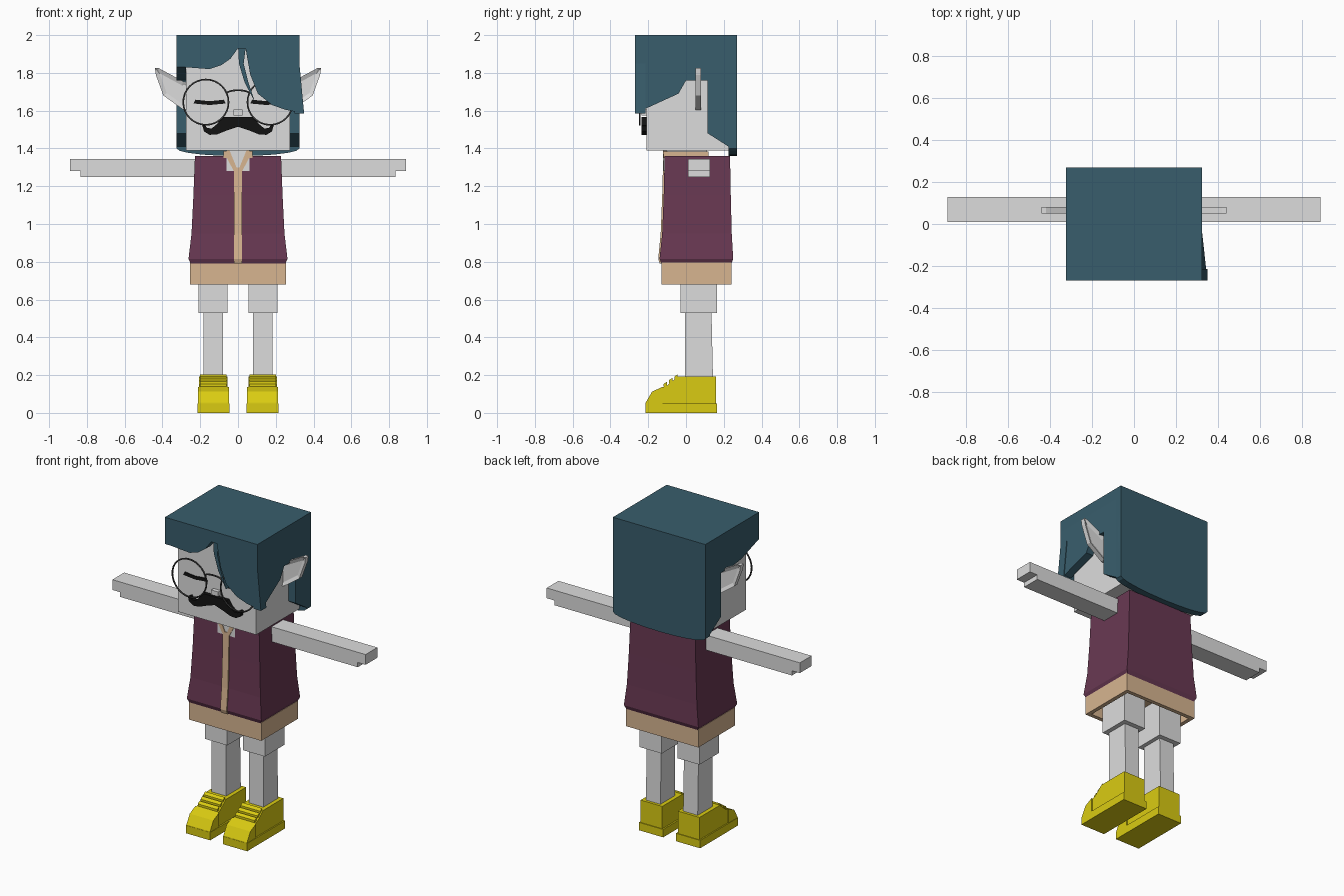
import bpy, bmesh
from math import cos, sin, pi

if "Cube" in bpy.data.objects:
    bpy.data.objects.remove(bpy.data.objects["Cube"])


def material(name, r, g, b):
    m = bpy.data.materials.new(name)
    m.use_nodes = True
    m.diffuse_color = (r, g, b, 1)
    m.node_tree.nodes["Principled BSDF"].inputs["Base Color"].default_value = (r, g, b, 1)
    return m


GREY = material("pale grey", .72, .72, .72)
TEAL = material("dark teal", .04, .11, .15)
PLUM = material("plum", .14, .04, .085)
TAN = material("tan", .68, .46, .28)
YELLOW = material("yellow", .70, .60, .006)
BLACK = material("black", .006, .006, .006)
METAL = material("dark metal", .045, .045, .045)


def finish(name, bm, mat, mirror=False):
    bmesh.ops.recalc_face_normals(bm, faces=bm.faces)
    mesh = bpy.data.meshes.new(name)
    bm.to_mesh(mesh)
    bm.free()
    mesh.materials.append(mat)
    ob = bpy.data.objects.new(name, mesh)
    bpy.context.collection.objects.link(ob)
    if mirror:
        ob.modifiers.new("mirror", "MIRROR")
    return ob


def bridge(rings):
    """Closed solid through a stack of matching rings."""
    bm = bmesh.new()
    loops = [[bm.verts.new(p) for p in r] for r in rings]
    n = len(loops[0])
    for a, b in zip(loops, loops[1:]):
        for i in range(n):
            j = (i + 1) % n
            bm.faces.new((a[i], a[j], b[j], b[i]))
    bm.faces.new(loops[0][::-1])
    bm.faces.new(loops[-1])
    return bm


def prism(name, pts, axis, a, b, mat, mirror=False):
    """Extrude an outline along x (points are y, z) or y (points are x, z)."""
    rings = [[(t, u, z) if axis == "x" else (u, t, z) for u, z in pts] for t in (a, b)]
    return finish(name, bridge(rings), mat, mirror)


def loft(name, sections, mat, mirror=False):
    """Rectangular sections: z, x0, x1, y0, y1."""
    rings = [[(x0, y0, z), (x1, y0, z), (x1, y1, z), (x0, y1, z)]
             for z, x0, x1, y0, y1 in sections]
    return finish(name, bridge(rings), mat, mirror)


def box(name, x0, x1, y0, y1, z0, z1, mat, mirror=False):
    return loft(name, [(z0, x0, x1, y0, y1), (z1, x0, x1, y0, y1)], mat, mirror)


def wire(name, pts, cyclic, mat):
    cu = bpy.data.curves.new(name, "CURVE")
    cu.dimensions = "3D"
    cu.bevel_depth = .005
    cu.bevel_resolution = 1
    sp = cu.splines.new("POLY")
    sp.points.add(len(pts) - 1)
    for p, co in zip(sp.points, pts):
        p.co = (*co, 1)
    sp.use_cyclic_u = cyclic
    cu.materials.append(mat)
    ob = bpy.data.objects.new(name, cu)
    bpy.context.collection.objects.link(ob)


# Head and neck
box("head", -.275, .275, -.21, .225, 1.39, 1.94, GREY)
box("neck", -.06, .06, -.118, .11, 1.28, 1.4, GREY)
box("nose", -.025, .025, -.235, -.21, 1.575, 1.605, GREY)

# Ears with a recessed inner face on both sides
ears = bridge([[(x, y, z) for x, z in ((.26, 1.6), (.29, 1.605), (.395, 1.68), (.435, 1.79),
                                       (.44, 1.825), (.42, 1.825), (.29, 1.755), (.26, 1.75))]
               for y in (.05, .08)])
bmesh.ops.recalc_face_normals(ears, faces=ears.faces)
caps = [f for f in ears.faces if len(f.verts) > 4]
for cap in caps:
    bmesh.ops.inset_region(ears, faces=[cap], thickness=.022, depth=0)
    bmesh.ops.translate(ears, verts=cap.verts, vec=-cap.normal * .01)
finish("ears", ears, GREY, True)

# Hair: crown, back sheet, side sheets, fringe
box("hair_crown", -.325, .325, -.27, .27, 1.93, 2, TEAL)
arc = [(.325 * cos(pi * i / 10), 1.40 - .04 * sin(pi * i / 10)) for i in range(11)]
prism("hair_back", arc + [(-.325, 2), (.325, 2)], "y", .225, .27, TEAL)
rear = [(0, 1.76), (.115, 1.76), (.115, 1.48), (.225, 1.41), (.27, 1.40), (.27, 2)]
prism("hair_side_right", [(-.27, 2), (-.27, 1.83), (-.09, 1.77)] + rear, "x",
      -.325, -.275, TEAL)
side = prism("hair_side_left", [(-.27, 2), (-.27, 1.85), (-.27, 1.585), (-.04, 1.69)] + rear,
             "x", .275, .325, TEAL)
for v in side.data.vertices:
    if v.co.z < 1.6 and v.co.y < 0:
        v.co.x += .025
prism("fringe_right", [(-.325, 2), (-.325, 1.84), (-.28, 1.83), (-.15, 1.82), (-.09, 1.84),
                       (-.04, 1.875), (0, 1.93), (0, 2)], "y", -.27, -.215, TEAL)
prism("fringe_strand", [(0, 1.95), (.005, 1.85), (.035, 1.75), (.09, 1.645), (.055, 1.75),
                        (.03, 1.85), (.04, 1.93), (.04, 1.95)], "y", -.25, -.215, TEAL)
prism("fringe_left", [(0, 2), (0, 1.93), (.04, 1.93), (.065, 1.79), (.105, 1.69), (.18, 1.63),
                      (.25, 1.605), (.35, 1.585), (.325, 1.85), (.325, 2)],
      "y", -.27, -.215, TEAL)

# Closed eyes, moustache and spectacles
prism("eyes", [(.065, 1.638), (.075, 1.658), (.15, 1.65), (.225, 1.658), (.235, 1.638),
               (.15, 1.63)], "y", -.216, -.208, BLACK, True)
half = [(.085, 1.567), (.11, 1.53), (.14, 1.505), (.165, 1.51), (.175, 1.525), (.188, 1.52),
        (.18, 1.49), (.15, 1.472), (.11, 1.475), (.06, 1.495)]
prism("moustache", half + [(0, 1.515)] + [(-x, z) for x, z in half[::-1]],
      "y", -.235, -.208, BLACK)
for label, cx in (("left", .17), ("right", -.17)):
    wire("spectacle_rim_" + label,
         [(cx + .12 * cos(pi * i / 16), -.245, 1.645 + .12 * sin(pi * i / 16)) for i in range(32)],
         True, METAL)
wire("spectacle_bridge", [(.062 * cos(pi * i / 8), -.245, 1.69 + .018 * sin(pi * i / 8))
                          for i in range(9)], False, METAL)

# Vest, front trim and collar
loft("vest", [(.79, -.25, .25, -.13, .24), (.815, -.262, .262, -.14, .25),
              (.95, -.246, .246, -.126, .242), (1.15, -.236, .236, -.118, .237),
              (1.36, -.228, .228, -.113, .233)], PLUM)
loft("vest_trim", [(.79, -.022, .022, -.139, -.1), (.815, -.022, .022, -.147, -.1),
                   (.95, -.022, .022, -.134, -.1), (1.15, -.022, .022, -.126, -.1),
                   (1.3, -.022, .022, -.122, -.1)], TAN)
prism("lapels", [(0, 1.28), (.022, 1.28), (.078, 1.385), (.045, 1.39)],
      "y", -.122, -.1, TAN, True)
box("collar_sides", .05, .078, -.12, .12, 1.35, 1.385, TAN, True)
box("collar_back", -.078, .078, .1, .12, 1.35, 1.385, TAN)

# Shorts hem, open underneath
box("hem_top", -.255, .255, -.13, .24, .77, .795, TAN)
box("hem_sides", .23, .255, -.13, .24, .68, .79, TAN, True)
box("hem_front", -.255, .255, -.13, -.105, .68, .79, TAN)
box("hem_back", -.255, .255, .215, .24, .68, .79, TAN)

# Arms with stepped hand ends
prism("arms", [(.2, 1.25), (.835, 1.25), (.835, 1.28), (.89, 1.28), (.89, 1.345), (.2, 1.345)],
      "y", .01, .128, GREY, True)

# Legs
box("thighs", .055, .21, -.03, .165, .53, .78, GREY, True)
loft("shins", [(.17, .08, .182, -.005, .143), (.53, .08, .182, -.005, .135)], GREY, True)

# Shoes: upper, sole, toe cap and laces
prism("shoe_uppers", [(-.205, .02), (-.205, .06), (-.175, .105), (-.125, .135), (-.1, .145),
                      (-.045, .192), (.16, .192), (.16, .02)], "x", .055, .207, YELLOW, True)
box("shoe_soles", .045, .215, -.215, .165, 0, .05, YELLOW, True)
prism("toe_caps", [(-.215, .04), (-.213, .055), (-.18, .112), (-.125, .138), (-.125, .04)],
      "x", .047, .213, YELLOW, True)
for i in range(3):
    y, z = -.118 + .028 * i, .14 + .019 * i
    prism(f"shoe_laces_{i + 1}", [(y, z), (y, z + .014), (y + .018, z + .026), (y + .018, z)],
          "x", .062, .2, YELLOW, True)
